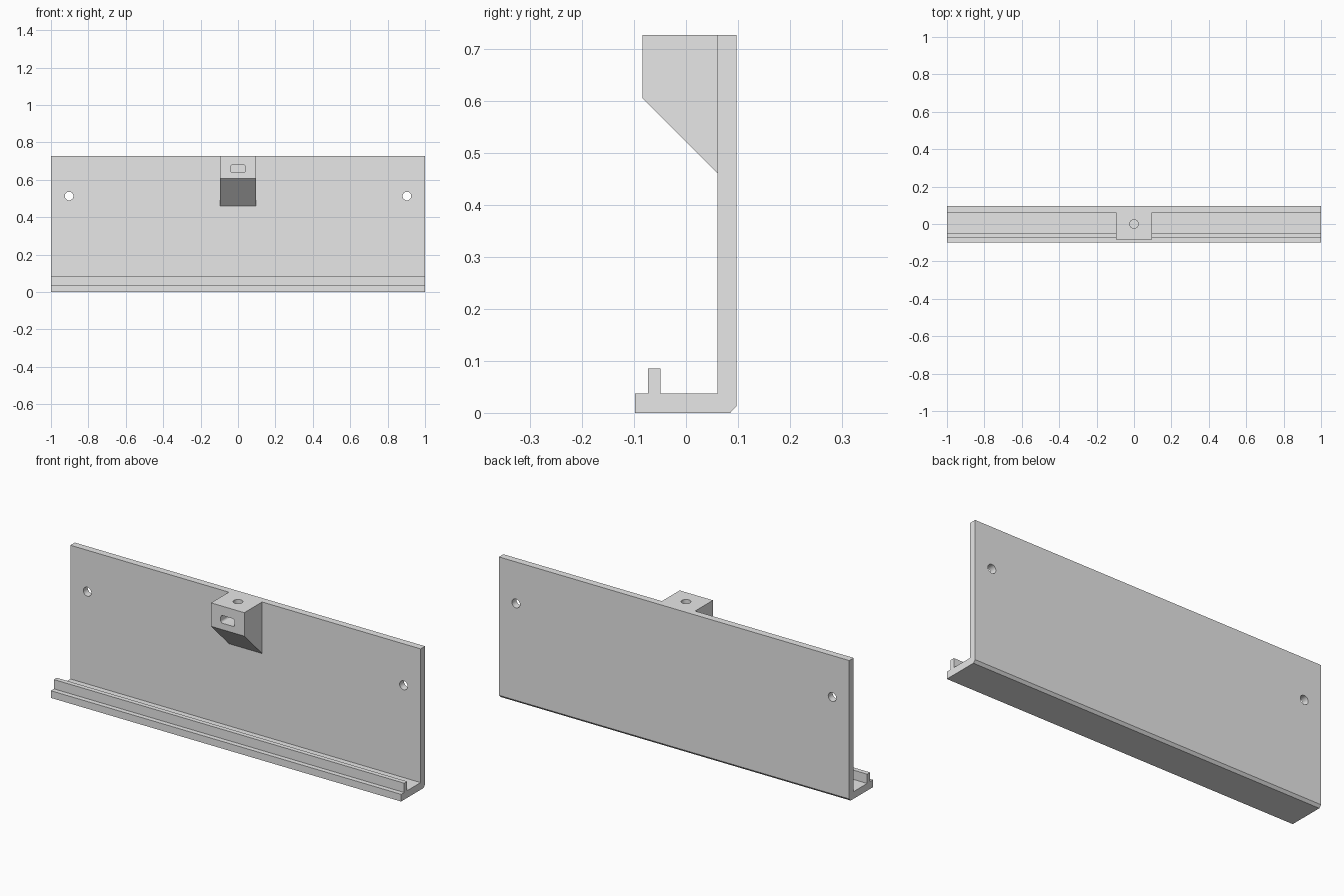
import bpy
import bmesh
from math import cos, sin, pi, radians
from mathutils import Vector

cube = bpy.data.objects.get("Cube")
if cube:
    bpy.data.objects.remove(cube, do_unlink=True)

grey = bpy.data.materials.new("plain grey")
grey.use_nodes = True
grey.diffuse_color = (0.8, 0.8, 0.8, 1)
grey.node_tree.nodes["Principled BSDF"].inputs["Base Color"].default_value = (0.8, 0.8, 0.8, 1)


def prism(name, points, sweep):
    """Extrude a closed outline of 3D points along a vector."""
    bm = bmesh.new()
    face = bm.faces.new([bm.verts.new(p) for p in points])
    grown = bmesh.ops.extrude_face_region(bm, geom=[face], use_keep_orig=True)
    moved = [g for g in grown["geom"] if isinstance(g, bmesh.types.BMVert)]
    bmesh.ops.translate(bm, verts=moved, vec=Vector(sweep))
    bmesh.ops.recalc_face_normals(bm, faces=bm.faces)
    mesh = bpy.data.meshes.new(name)
    bm.to_mesh(mesh)
    bm.free()
    mesh.materials.append(grey)
    obj = bpy.data.objects.new(name, mesh)
    bpy.context.collection.objects.link(obj)
    return obj


def circle(radius, steps=32):
    return [(radius * cos(2 * pi * i / steps), radius * sin(2 * pi * i / steps))
            for i in range(steps)]


def combine(target, tool, operation):
    """Bake a boolean into the target and drop the tool."""
    tool.hide_render = True
    mod = target.modifiers.new("combine", 'BOOLEAN')
    mod.operation, mod.solver, mod.object = operation, 'EXACT', tool
    bpy.context.view_layer.update()
    graph = bpy.context.evaluated_depsgraph_get()
    baked = bpy.data.meshes.new_from_object(target.evaluated_get(graph))
    target.modifiers.clear()
    target.data = baked
    bpy.data.objects.remove(tool, do_unlink=True)


HEIGHT = 0.727

# Back plate, chamfered foot and retaining lip as one long section
section = [(-0.098, 0), (0.085, 0), (0.097, 0.013), (0.097, HEIGHT),
           (0.061, HEIGHT), (0.061, 0.037), (-0.049, 0.037), (-0.049, 0.085),
           (-0.073, 0.085), (-0.073, 0.037), (-0.098, 0.037)]
holder = prism("wall_holder", [(-1, y, z) for y, z in section], (2, 0, 0))

# Mounting block with a sloped underside
block = [(0.08, HEIGHT), (-0.084, HEIGHT), (-0.084, 0.606),
         (0.061, 0.461), (0.08, 0.461)]
combine(holder, prism("top_block", [(-0.095, y, z) for y, z in block], (0.19, 0, 0)), 'UNION')

# Screw holes through the plate
for side in (-1, 1):
    ring = [(side * 0.903 + x, 0, 0.513 + z) for x, z in circle(0.023)]
    combine(holder, prism("screw_hole_cutter", ring, (0, 0.2, 0)), 'DIFFERENCE')

# Rounded slot in the block front, met by a vertical bore from the top
slot = []
for x, z in circle(0.012):
    slot.append((x + (0.028 if x > 1e-6 else -0.028), -0.12,
                 0.659 + z + (0.008 if z > 1e-6 else -0.008)))
combine(holder, prism("slot_cutter", slot, (0, 0.16, 0)), 'DIFFERENCE')
bore = [(x, y, 0.66) for x, y in circle(0.023)]
combine(holder, prism("bore_cutter", bore, (0, 0, 0.12)), 'DIFFERENCE')

# Smooth hole walls while keeping every edge crisp
bpy.ops.object.select_all(action='DESELECT')
holder.select_set(True)
bpy.context.view_layer.objects.active = holder
bpy.ops.object.shade_smooth_by_angle(angle=radians(30))
